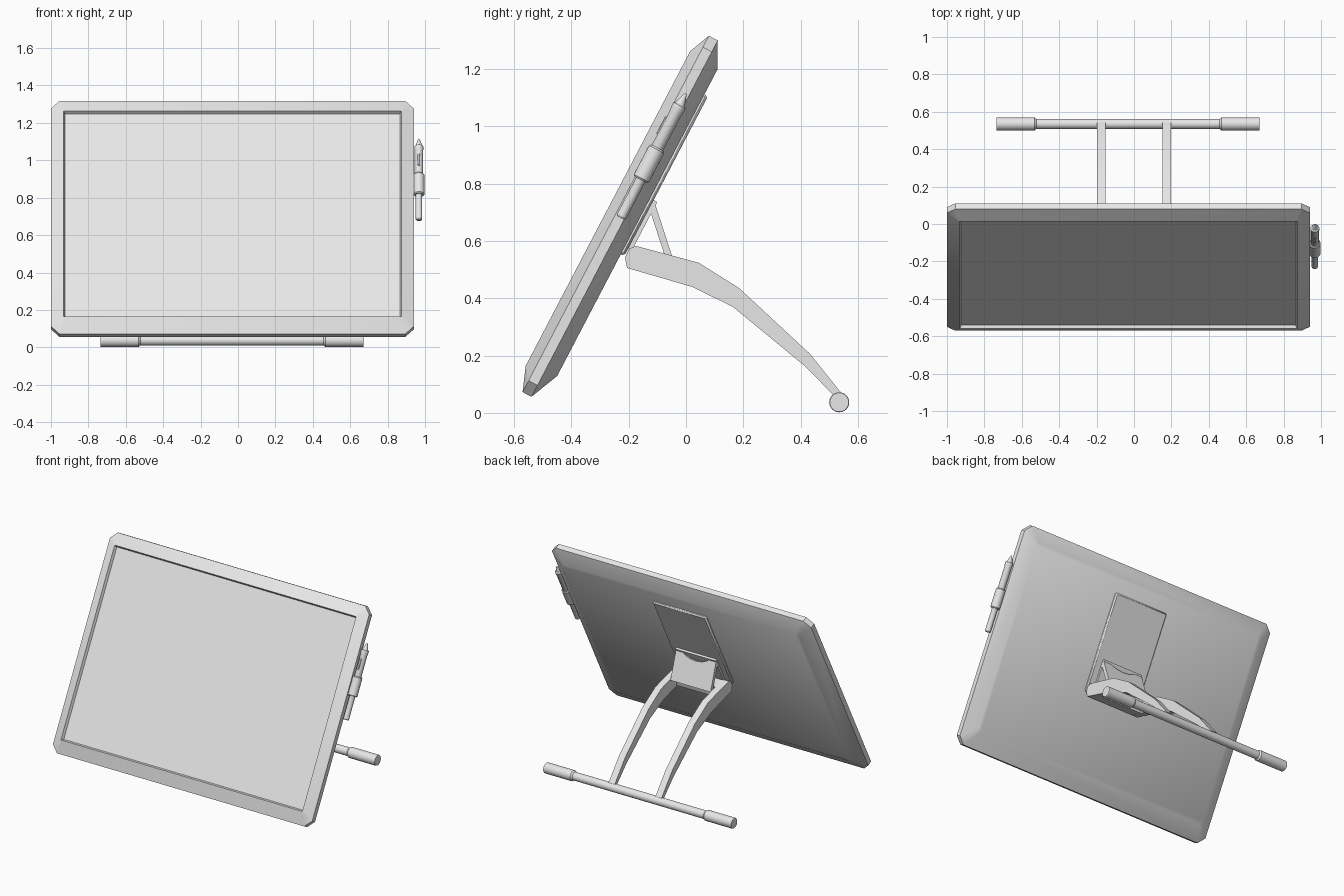
import bpy, bmesh, math
from mathutils import Matrix, Vector

cube = bpy.data.objects.get("Cube")
if cube:
    bpy.data.objects.remove(cube)

grey = bpy.data.materials.new("light_grey")
grey.use_nodes = True
colour = (0.8, 0.8, 0.8, 1)
grey.diffuse_color = colour
grey.node_tree.nodes["Principled BSDF"].inputs["Base Color"].default_value = colour

parts = []
# Tilted frame of the display: x across, y from front to back, z up the panel
TILT = Matrix.Translation((0, -0.56, 0.164)) @ Matrix.Rotation(math.radians(-27.6), 4, 'X')
# Frame for side profiles: profile in the y-z plane, extruded along x
SIDE = Matrix(((0, 0, 1, 0), (1, 0, 0, 0), (0, 1, 0, 0), (0, 0, 0, 1)))
# Frame for turned parts that lie along x
ALONG_X = Matrix.Rotation(math.pi / 2, 4, 'Y')


def finish(name, bm, matrix, bevel=0):
    bmesh.ops.recalc_face_normals(bm, faces=bm.faces)
    bm.transform(matrix)
    mesh = bpy.data.meshes.new(name)
    bm.to_mesh(mesh)
    bm.free()
    mesh.materials.append(grey)
    obj = bpy.data.objects.new(name, mesh)
    bpy.context.collection.objects.link(obj)
    if bevel:
        mod = obj.modifiers.new("edge_bevel", 'BEVEL')
        mod.width = bevel
        mod.segments = 1
    parts.append(obj)
    return obj


def loft(name, loops, matrix):
    """Skin closed loops of equal length and cap both ends."""
    bm = bmesh.new()
    rings = [[bm.verts.new(p) for p in loop] for loop in loops]
    for a, b in zip(rings, rings[1:]):
        for i in range(len(a)):
            j = (i + 1) % len(a)
            bm.faces.new((a[i], a[j], b[j], b[i]))
    bm.faces.new(rings[0])
    bm.faces.new(rings[-1])
    return finish(name, bm, matrix)


def lathe(name, profile, matrix, sides=20):
    """Turn (radius, height) pairs about the local z axis."""
    angles = [2 * math.pi * i / sides for i in range(sides)]
    return loft(name, [[(r * math.cos(a), r * math.sin(a), h) for a in angles]
                       for r, h in profile], matrix)


def prism(name, outline, low, high, matrix):
    return loft(name, [[(a, b, c) for a, b in outline] for c in (low, high)], matrix)


def box(name, low, high, matrix, bevel=0):
    bm = bmesh.new()
    bmesh.ops.create_cube(bm, size=1)
    low, high = Vector(low), Vector(high)
    for v in bm.verts:
        v.co = (low + high) / 2 + v.co * (high - low)
    return finish(name, bm, matrix, bevel)


def cut_rectangle(depth, inset, bottom, top, c):
    """Rectangle with clipped corners at one depth of the panel."""
    l, r = -1 + inset, 0.94 - inset
    pts = [(l + c, bottom), (r - c, bottom), (r, bottom + c), (r, top - c),
           (r - c, top), (l + c, top), (l, top - c), (l, bottom + c)]
    return [(x, depth, z) for x, z in pts]


# Display body with recessed screen, sloped bezel, narrow rim and bevelled back
loft("display_panel", [
    cut_rectangle(0.018, 0.075, 0.008, 1.232, 0.002),
    cut_rectangle(0, 0.067, 0, 1.24, 0.002),
    cut_rectangle(0.033, 0, -0.086, 1.318, 0.045),
    cut_rectangle(0.068, 0, -0.086, 1.318, 0.045),
    cut_rectangle(0.114, 0.085, 0.02, 1.228, 0.02)], TILT)

# Mounting plate on the back, with the fixed hinge leaf
box("mounting_plate", (-0.2, 0.105, 0.5), (0.2, 0.128, 1.13), TILT, 0.008)
box("fixed_hinge_leaf", (-0.15, 0.125, 0.53), (0.15, 0.142, 0.72), TILT)

# Swinging hinge leaf with a scooped top edge
scoop = [(0.1 * math.cos(t * math.pi / 6), 0.205 - 0.045 * math.sin(t * math.pi / 6))
         for t in range(7)]
leaf = [(-0.15, 0), (0.15, 0), (0.15, 0.205)] + scoop + [(-0.15, 0.205)]
prism("swinging_hinge_leaf", leaf, 0, 0.024,
      Matrix.Translation((0, -0.048, 0.545)) @ Matrix.Rotation(math.radians(107.9), 4, 'X'))

# Curved stand legs
leg = [(-0.175, 0.583), (0.045, 0.524), (0.185, 0.436), (0.433, 0.206), (0.545, 0.066),
       (0.52, 0.056), (0.419, 0.16), (0.164, 0.37), (0.021, 0.44), (-0.206, 0.506),
       (-0.213, 0.541), (-0.2, 0.572)]
for side, x in (("right", -0.175), ("left", 0.175)):
    prism(side + "_leg", leg, x - 0.023, x + 0.023, SIDE)

# Block joining the legs at the hinge
block = [(-0.175, 0.58), (-0.1, 0.56), (-0.12, 0.482), (-0.206, 0.506), (-0.213, 0.541)]
prism("hinge_block", block, -0.16, 0.16, SIDE)

# Foot bar with a thicker grip at each end
foot = Matrix.Translation((-0.032, 0.535, 0.037)) @ ALONG_X
lathe("foot_bar", [(0.027, -0.6), (0.027, 0.6)], foot, 24)
for side, s in (("right", -1), ("left", 1)):
    lathe(side + "_foot_grip", [(0.027, s * 0.49), (0.035, s * 0.5),
                                (0.035, s * 0.7), (0.033, s * 0.703)], foot, 24)

# Pen and its holder on the left edge
pen = TILT @ Matrix.Translation((0.967, 0.055, 0))
lathe("pen_body", [(0.014, 0.612), (0.018, 0.618), (0.018, 0.77), (0.022, 0.78),
                   (0.022, 1.03), (0.024, 1.035), (0.024, 1.055), (0.018, 1.06),
                   (0.006, 1.095), (0.002, 1.102)], pen)
lathe("pen_holder", [(0.025, 0.762), (0.03, 0.768), (0.03, 0.882), (0.025, 0.888)], pen)
box("pen_button", (-0.006, -0.027, 0.93), (0.006, -0.015, 1.0), pen, 0.002)

# Smooth the rounded surfaces and keep hard edges sharp
bpy.ops.object.select_all(action='DESELECT')
for obj in parts:
    obj.select_set(True)
bpy.context.view_layer.objects.active = parts[0]
bpy.ops.object.shade_smooth_by_angle(angle=math.radians(30))
